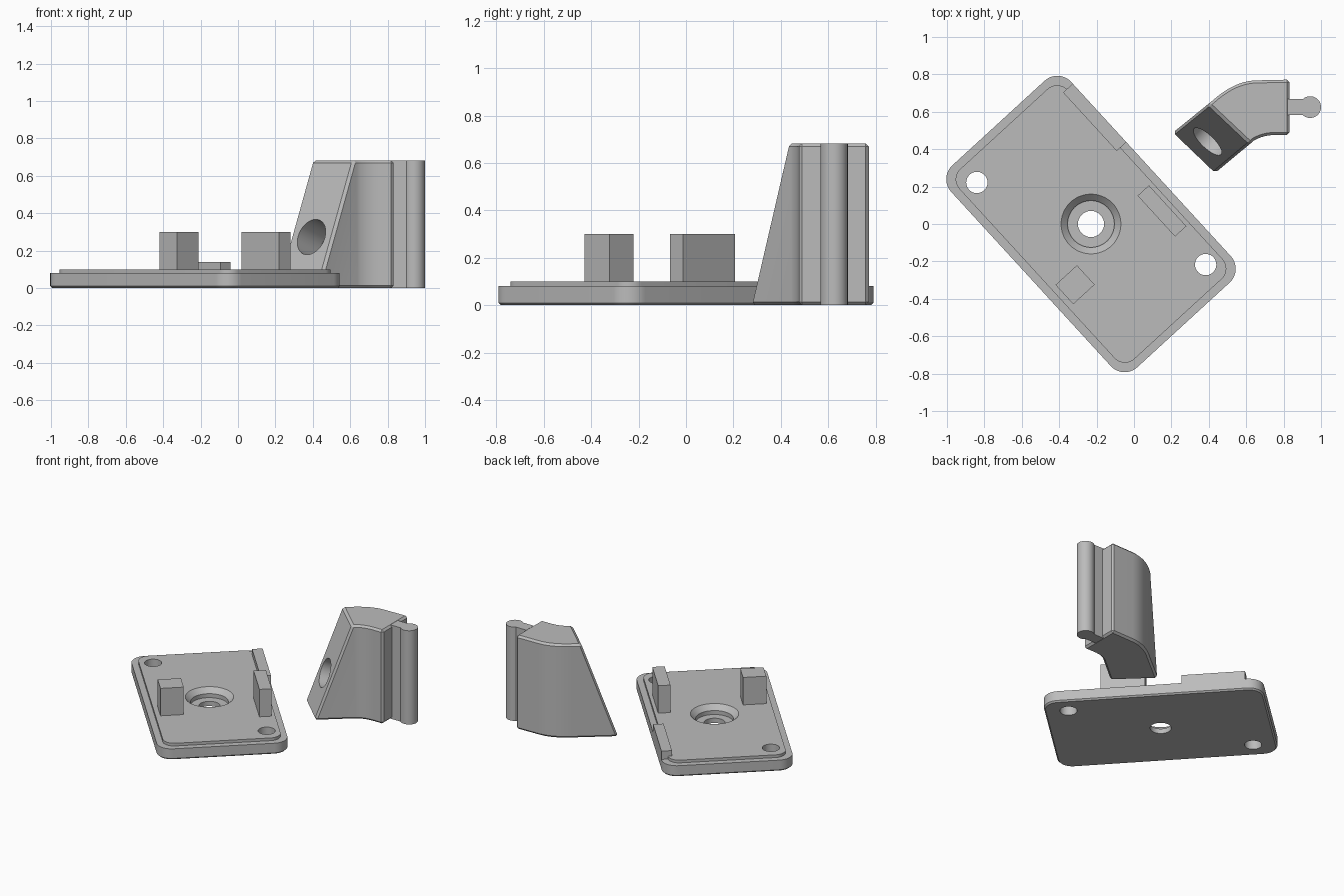
import bpy, bmesh, math
from mathutils import Vector, Matrix

if "Cube" in bpy.data.objects:
    bpy.data.objects.remove(bpy.data.objects["Cube"])

grey = bpy.data.materials.new("grey")
grey.diffuse_color = (0.5, 0.5, 0.5, 1)
grey.use_nodes = True
grey.node_tree.nodes["Principled BSDF"].inputs["Base Color"].default_value = grey.diffuse_color

PLATE = Matrix.Translation((-0.23, 0, 0)) @ Matrix.Rotation(math.radians(-47.5), 4, 'Z')


def loft(name, loops, matrix=Matrix()):
    """Skin a stack of equal-length loops and cap both ends."""
    bm = bmesh.new()
    rings = [[bm.verts.new(p) for p in loop] for loop in loops]
    n = len(rings[0])
    for a, b in zip(rings, rings[1:]):
        for i in range(n):
            j = (i + 1) % n
            bm.faces.new((a[i], a[j], b[j], b[i]))
    bm.faces.new(rings[0][::-1])
    bm.faces.new(rings[-1])
    bmesh.ops.recalc_face_normals(bm, faces=bm.faces)
    me = bpy.data.meshes.new(name)
    bm.to_mesh(me)
    bm.free()
    me.materials.append(grey)
    ob = bpy.data.objects.new(name, me)
    ob.matrix_world = matrix
    bpy.context.collection.objects.link(ob)
    return ob


def rounded_rect(hx, hy, r, z, seg=10):
    pts = []
    for k, (sx, sy) in enumerate(((1, 1), (-1, 1), (-1, -1), (1, -1))):
        for i in range(seg + 1):
            t = math.pi / 2 * (k + i / seg)
            pts.append((sx * (hx - r) + r * math.cos(t), sy * (hy - r) + r * math.sin(t), z))
    return pts


def circle(r, z, n=48):
    return [(r * math.cos(2 * math.pi * i / n), r * math.sin(2 * math.pi * i / n), z)
            for i in range(n)]


def box(name, u, v, hu, hv, z0, z1):
    """Box in the turned axes of the plate."""
    c = [(u - hu, v - hv), (u + hu, v - hv), (u + hu, v + hv), (u - hu, v + hv)]
    return loft(name, [[(x, y, z) for x, y in c] for z in (z0, z1)], PLATE)


def prism(name, pts, z0, z1):
    return loft(name, [[(x, y, z) for x, y in pts] for z in (z0, z1)])


def cut(ob, cutter):
    m = ob.modifiers.new("cut", 'BOOLEAN')
    m.operation, m.object, m.solver = 'DIFFERENCE', cutter, 'EXACT'
    cutter.hide_render = True


def finish(ob):
    """Apply the modifiers and smooth the rounded surfaces."""
    bpy.context.view_layer.update()
    bpy.ops.object.select_all(action='DESELECT')
    bpy.context.view_layer.objects.active = ob
    ob.select_set(True)
    for m in list(ob.modifiers):
        bpy.ops.object.modifier_apply(modifier=m.name)
    bpy.ops.object.shade_smooth_by_angle(angle=math.radians(25))


def bezier(a, b, c, n=10):
    return [tuple(Vector(a) * (1 - t) ** 2 + Vector(b) * 2 * t * (1 - t) + Vector(c) * t * t)
            for t in (i / n for i in range(n + 1))]


# Base plate: chamfered bottom, raised inner step
HX, HY = 0.732, 0.435
plate = loft("base_plate", [
    rounded_rect(HX - i, HY - i, r, z) for i, r, z in
    ((0.01, 0.09, 0), (0, 0.1, 0.01), (0, 0.1, 0.08), (0.043, 0.075, 0.08), (0.043, 0.075, 0.1))],
    PLATE)

# Central countersunk hole and two corner screw holes
cutters = [loft("centre_hole_cutter", [circle(0.07, -0.1), circle(0.07, 0.035),
                                       circle(0.125, 0.036), circle(0.125, 0.065),
                                       circle(0.16, 0.1), circle(0.16, 0.2)],
                Matrix.Translation((-0.23, 0, 0)))]
for x, y in ((-0.84, 0.222), (0.383, -0.217)):
    cutters.append(loft("screw_hole_cutter", [circle(0.057, -0.1), circle(0.057, 0.2)],
                        Matrix.Translation((x, y, 0))))
for c in cutters:
    cut(plate, c)
finish(plate)

# Blocks standing on the plate
box("square_post", 0.182, -0.282, 0.07, 0.0775, 0.09, 0.3)
box("long_post", 0.205, 0.327, 0.148, 0.041, 0.09, 0.3)
box("edge_tab", -0.407, 0.4, 0.212, 0.035, 0.08, 0.14)

# Bent arm: plan profile whose first and last points lean back towards the top
outer = bezier((0.42, 0.66), (0.54, 0.768), (0.66, 0.768))
inner = bezier((0.76, 0.476), (0.69, 0.476), (0.64, 0.445))
middle = outer + [(0.832, 0.772), (0.832, 0.476)] + inner
H = 0.683
bottom = [(0.205, 0.486)] + middle + [(0.43, 0.27)]
top = [(0.395, 0.64)] + middle + [(0.62, 0.428)]
arm = loft("bent_arm", [[(x, y, 0) for x, y in bottom], [(x, y, H) for x, y in top]])
bev = arm.modifiers.new("chamfer", 'BEVEL')
bev.width, bev.segments, bev.limit_method = 0.014, 1, 'ANGLE'
bev.angle_limit = math.radians(35)

# Blind round socket, square to the sloping face
normal = Vector((-0.661, -0.675, 0.329)).normalized()
socket = loft("socket_cutter", [circle(0.1, -0.18), circle(0.1, 0.18)],
              Matrix.Translation((0.394, 0.442, 0.272)) @
              normal.to_track_quat('Z', 'Y').to_matrix().to_4x4())
cut(arm, socket)
finish(arm)

# Neck and round rail at the end of the arm
rail_profile = [(0.82, 0.583)]
a0 = math.asin(0.042 / 0.058)
for i in range(33):
    t = -math.pi + a0 + (2 * math.pi - 2 * a0) * i / 32
    rail_profile.append((0.942 + 0.058 * math.cos(t), 0.625 + 0.058 * math.sin(t)))
rail_profile.append((0.82, 0.667))
finish(prism("round_rail", rail_profile, 0, H))

for c in cutters + [socket]:
    bpy.data.objects.remove(c)
